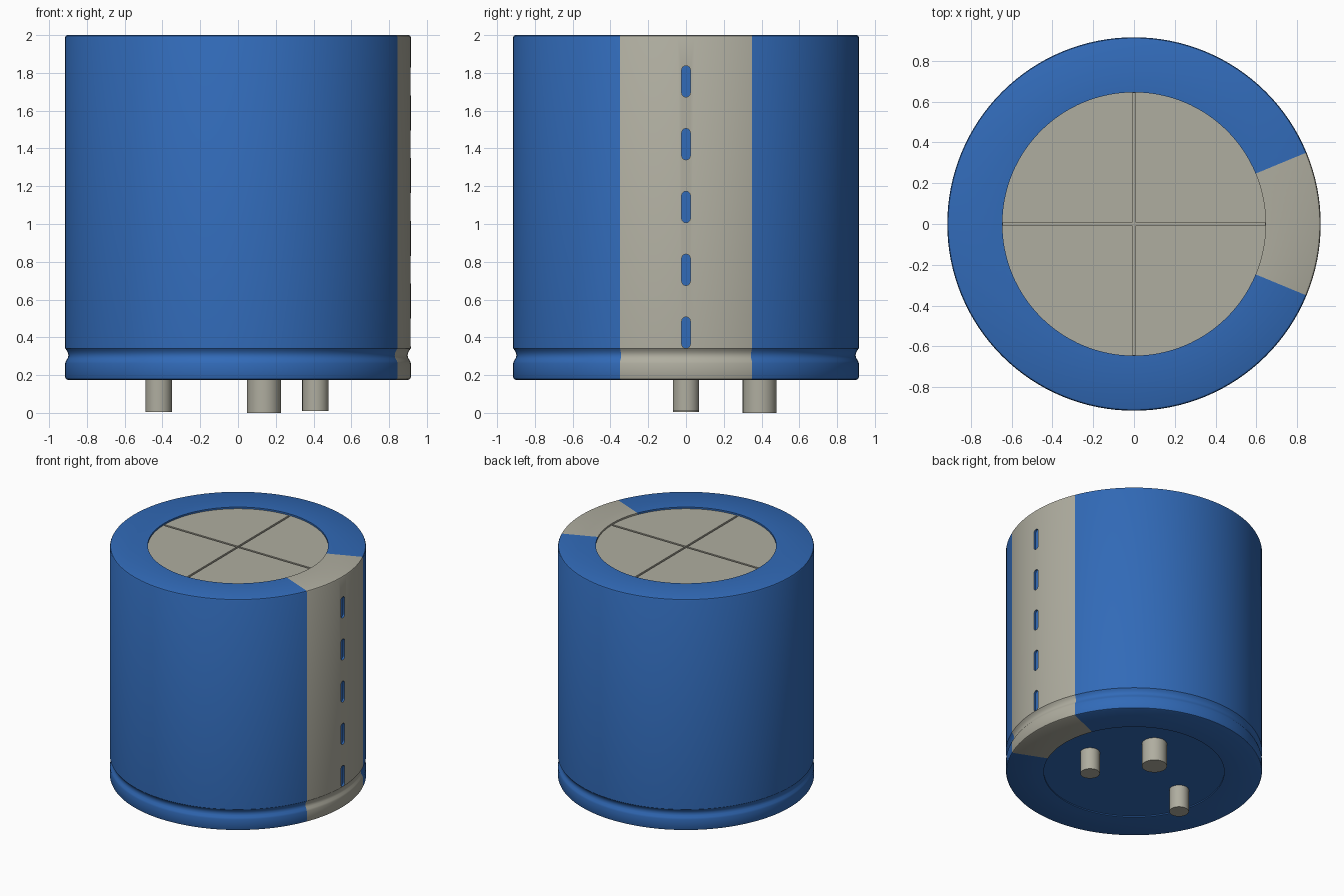
import bpy, bmesh, math
from mathutils import Matrix

cube = bpy.data.objects.get("Cube")
if cube:
    bpy.data.objects.remove(cube, do_unlink=True)

SEG = 128
STRIPE = math.radians(22.5)   # half angle of the pale stripe


def material(name, rgb):
    m = bpy.data.materials.new(name)
    m.use_nodes = True
    col = (*rgb, 1.0)
    m.diffuse_color = col
    m.node_tree.nodes["Principled BSDF"].inputs["Base Color"].default_value = col
    return m


BLUE = material("blue_sleeve", (0.031, 0.145, 0.48))
GREY = material("warm_grey", (0.43, 0.42, 0.35))


def make(name, bm, mats):
    bmesh.ops.recalc_face_normals(bm, faces=bm.faces)
    me = bpy.data.meshes.new(name)
    bm.to_mesh(me)
    bm.free()
    ob = bpy.data.objects.new(name, me)
    bpy.context.collection.objects.link(ob)
    for m in mats:
        me.materials.append(m)
    return ob


def activate(ob):
    bpy.ops.object.select_all(action='DESELECT')
    ob.select_set(True)
    bpy.context.view_layer.objects.active = ob


def smooth(ob):
    activate(ob)
    bpy.ops.object.shade_smooth_by_angle(angle=math.radians(30))


def cut(ob, cutter):
    activate(ob)
    mod = ob.modifiers.new("cut", 'BOOLEAN')
    mod.operation = 'DIFFERENCE'
    mod.solver = 'EXACT'
    mod.object = cutter
    bpy.ops.object.modifier_apply(modifier=mod.name)
    bpy.data.objects.remove(cutter, do_unlink=True)


def cylinder(name, r, z0, z1, mat, x=0, y=0, seg=SEG):
    bm = bmesh.new()
    bmesh.ops.create_cone(bm, cap_ends=True, segments=seg, radius1=r, radius2=r,
                          depth=z1 - z0,
                          matrix=Matrix.Translation((x, y, (z0 + z1) / 2)))
    return make(name, bm, [mat])


# Sleeve: closed lathe profile (radius, height) with a crimp groove near the base
profile = [(0.645, 0.175), (0.903, 0.175), (0.911, 0.179), (0.915, 0.187),
           (0.915, 0.262), (0.911, 0.275), (0.902, 0.288), (0.898, 0.303),
           (0.900, 0.318), (0.907, 0.331), (0.915, 0.342),
           (0.915, 1.988), (0.911, 1.996), (0.903, 2.0), (0.645, 2.0)]
bm = bmesh.new()
rings = []
for i in range(SEG):
    a = 2 * math.pi * i / SEG
    rings.append([bm.verts.new((r * math.cos(a), r * math.sin(a), z)) for r, z in profile])
n = len(profile)
for i in range(SEG):
    p, q = rings[i], rings[(i + 1) % SEG]
    for j in range(n):
        k = (j + 1) % n
        f = bm.faces.new((p[j], q[j], q[k], p[k]))
        c = f.calc_center_median()
        f.material_index = int(abs(math.atan2(c.y, c.x)) < STRIPE)
sleeve = make("sleeve", bm, [BLUE, GREY])

# Row of rounded polarity dashes sunk into the stripe
bm = bmesh.new()
HALF, RAD = 0.06, 0.023
for i in range(5):
    zc = 0.425 + i * 0.3325
    outline = []
    for k in range(18):
        a = math.pi * (k if k < 9 else k - 1) / 8
        side = HALF if k < 9 else -HALF
        outline.append(bm.verts.new((0.90, RAD * math.cos(a), zc + side + RAD * math.sin(a))))
    face = bm.faces.new(outline)
    out = bmesh.ops.extrude_face_region(bm, geom=[face])
    bmesh.ops.translate(bm, vec=(0.06, 0, 0),
                        verts=[v for v in out["geom"] if isinstance(v, bmesh.types.BMVert)])
cut(sleeve, make("dash_cutter", bm, [BLUE]))
smooth(sleeve)

# Recessed metal top with a cross-shaped vent score
top = cylinder("vent_top", 0.648, 1.90, 1.987, GREY)
for size in ((1.286, 0.016), (0.016, 1.286)):
    bm = bmesh.new()
    bmesh.ops.create_cube(bm, size=1, matrix=Matrix.Translation((0, 0, 1.99))
                          @ Matrix.Diagonal((*size, 0.03, 1)))
    cut(top, make("score_cutter", bm, [GREY]))
smooth(top)

# Recessed base plug
smooth(cylinder("base_plug", 0.648, 0.183, 0.26, BLUE))

# Terminal pins
for name, x, y, r, z0 in (("pin_left", 0.41, 0.0, 0.07, 0.01),
                          ("pin_right", -0.42, 0.0, 0.07, 0.004),
                          ("pin_back", 0.137, 0.39, 0.09, 0.0)):
    smooth(cylinder(name, r, z0, 0.22, GREY, x, y, 32))
